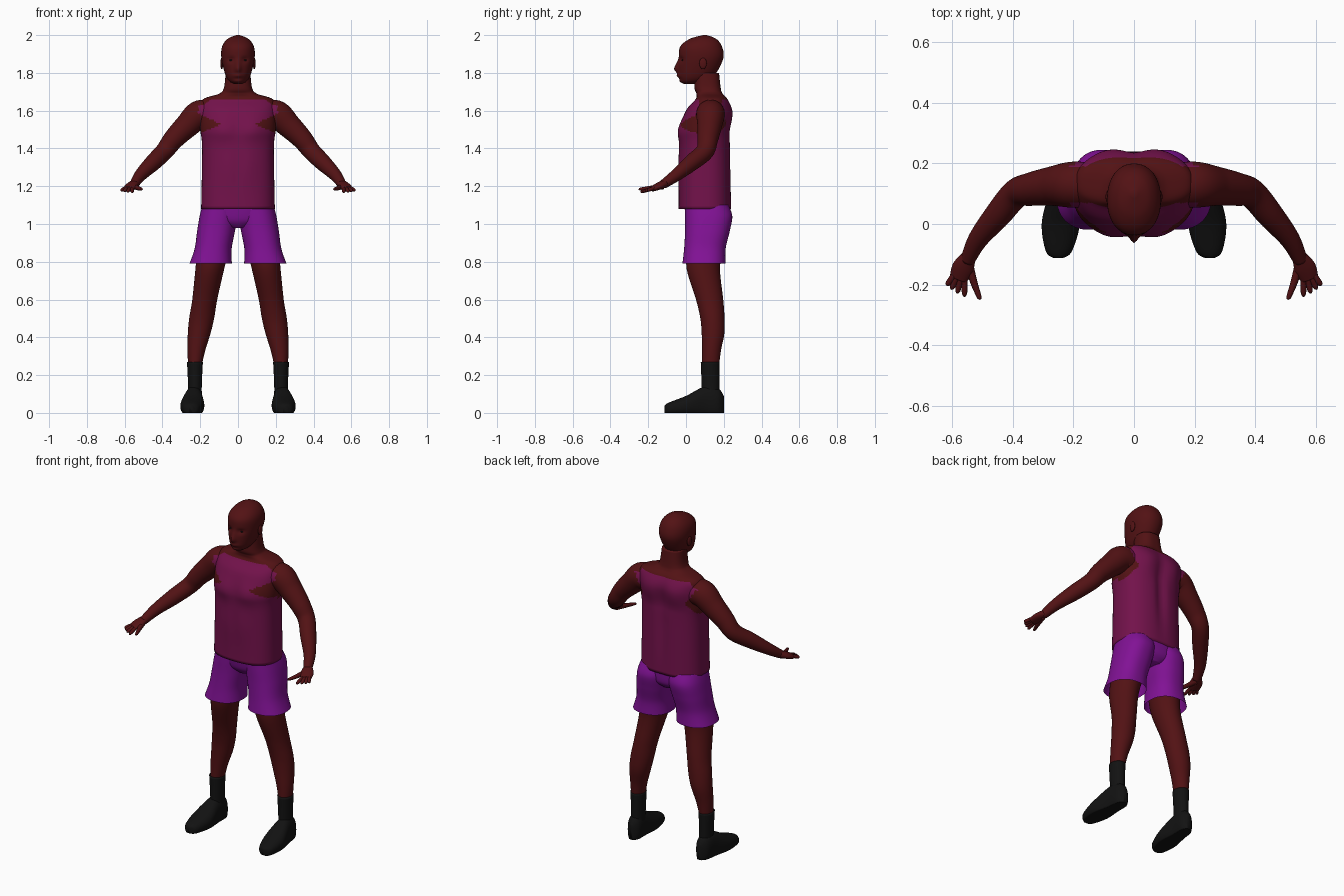
import bpy, bmesh, math
from mathutils import Vector

cube = bpy.data.objects.get("Cube")
if cube:
    bpy.data.objects.remove(cube)


def material(name, red, green, blue):
    colour = (red, green, blue, 1)
    mat = bpy.data.materials.new(name)
    mat.use_nodes = True
    mat.diffuse_color = colour
    mat.node_tree.nodes["Principled BSDF"].inputs["Base Color"].default_value = colour
    return mat


SKIN = material("deep brown skin", 0.085, 0.006, 0.007)
TANK = material("plum fabric", 0.17, 0.006, 0.07)
SHORTS = material("purple fabric", 0.22, 0.006, 0.3)
BLACK = material("black", 0.006, 0.006, 0.006)
SIDEWAYS, BACK, UP = Vector((1, 0, 0)), Vector((0, 1, 0)), Vector((0, 0, 1))


def finish(name, bm, mats, mirror):
    """Store the mesh; a mirrored part also gets its right-hand twin."""
    prefixes = ["left_", "right_"] if mirror else [""]
    for prefix in prefixes:
        if prefix == "right_":
            bmesh.ops.scale(bm, verts=bm.verts, vec=(-1, 1, 1))
            bmesh.ops.reverse_faces(bm, faces=bm.faces)
        mesh = bpy.data.meshes.new(prefix + name)
        bm.to_mesh(mesh)
        for mat in mats:
            mesh.materials.append(mat)
        for polygon in mesh.polygons:
            polygon.use_smooth = True
        part = bpy.data.objects.new(prefix + name, mesh)
        bpy.context.collection.objects.link(part)
    bm.free()


def spline(before, start, end, after, t):
    """Smooth step between two neighbouring stations."""
    leave, arrive = (end - before) / 2, (after - start) / 2
    gap = end - start
    return (start + leave * t + (gap * 3 - leave * 2 - arrive) * t ** 2
            + (leave + arrive - gap * 2) * t ** 3)


def loft(name, stations, mats, axis=None, ref=UP, power=2, segs=64, steps=8,
         shape=None, rule=None, mirror=False, open_start=False):
    """Skin smooth cross-sections (x, y, z, half width, half depth) along a path."""
    keys = [Vector(station) for station in stations]
    keys = [keys[0]] + keys + [keys[-1]]
    rows = []
    for before, start, end, after in zip(keys, keys[1:], keys[2:], keys[3:]):
        rows += [spline(before, start, end, after, k / steps) for k in range(steps)]
    rows.append(keys[-1])
    bm = bmesh.new()
    rings = []
    for i, row in enumerate(rows):
        ahead, behind = rows[min(i + 1, len(rows) - 1)], rows[max(i - 1, 0)]
        tangent = axis or Vector((ahead - behind)[:3]).normalized()
        across = ref.cross(tangent).normalized()
        over = tangent.cross(across)
        ring = []
        for k in range(segs):
            angle = math.tau * k / segs
            c, s = math.cos(angle), math.sin(angle)
            point = (Vector(row[:3])
                     + across * math.copysign(abs(c) ** (2 / power), c) * row[3]
                     + over * math.copysign(abs(s) ** (2 / power), s) * row[4])
            ring.append(bm.verts.new(shape(point) if shape else point))
        rings.append(ring)
    for lower, upper in zip(rings, rings[1:]):
        for k in range(segs):
            bm.faces.new((lower[k - 1], lower[k], upper[k], upper[k - 1]))
    if not open_start:
        bm.faces.new(rings[0])
    bm.faces.new(rings[-1])
    bmesh.ops.recalc_face_normals(bm, faces=bm.faces)
    if rule:
        for face in bm.faces:
            face.material_index = rule(face.calc_center_median())
    finish(name, bm, mats, mirror)


def column(name, stations, mats, x_at=lambda z: 0, **options):
    """Upright loft from (height, depth position, half width, half depth)."""
    rows = [(x_at(z), y, z, width, depth) for z, y, width, depth in stations]
    loft(name, rows, mats, axis=UP, ref=BACK, **options)


def limb(name, stations, mats, **options):
    """Round, mirrored loft from (x, y, z, radius)."""
    rows = [(*station, station[-1]) for station in stations]
    loft(name, rows, mats, mirror=True, **options)


def blob(name, centre, size, mat):
    bm = bmesh.new()
    bmesh.ops.create_uvsphere(bm, u_segments=16, v_segments=10, radius=1)
    bmesh.ops.scale(bm, verts=bm.verts, vec=size)
    bmesh.ops.translate(bm, verts=bm.verts, vec=centre)
    finish(name, bm, [mat], mirror=True)


def bump(point, x, z, width, height, amount):
    """Symmetric soft bump in depth."""
    return amount * math.exp(-((abs(point.x) - x) / width) ** 2
                             - ((point.z - z) / height) ** 2)


def tank_rule(centre):
    """Skin or shirt: flat neckline, open shoulders and arm holes."""
    x, y, z = abs(centre.x), centre.y, centre.z
    if z > 1.66 or x > 0.21 or (z > 1.6 and 0.07 < y < 0.19):
        return 0
    from_hole = abs(z - 1.53)
    if y < 0.1:
        return int(x < 0.09 + 2.2 * from_hole)
    return int(x < 0.14 + 0.7 * from_hole)


def torso_shape(point):
    moved = point.copy()
    if point.y < 0.1:
        chest = bump(point, x=0.08, z=1.5, width=0.07, height=0.06, amount=0.016)
        belly = bump(point, x=0.05, z=1.3, width=0.05, height=0.1, amount=0.006)
        moved.y -= chest + belly
    else:
        blades = bump(point, x=0.09, z=1.56, width=0.06, height=0.08, amount=0.012)
        spine = bump(point, x=0, z=1.4, width=0.03, height=0.2, amount=0.016)
        moved.y += blades - spine
    return moved


def head_shape(point):
    moved = point.copy()
    if point.y < 0.05:
        nose = bump(point, x=0, z=1.82, width=0.015, height=0.02, amount=0.022)
        bridge = bump(point, x=0, z=1.85, width=0.012, height=0.02, amount=0.01)
        socket = bump(point, x=0.036, z=1.87, width=0.02, height=0.013, amount=0.012)
        lips = bump(point, x=0, z=1.785, width=0.025, height=0.01, amount=0.01)
        chin = bump(point, x=0, z=1.755, width=0.025, height=0.01, amount=0.007)
        moved.y += socket - nose - bridge - lips - chin
    return moved


def shoe_shape(point):
    return Vector((point.x, point.y, max(point.z, 0)))


def leg_lean(z):
    """The legs spread outwards until they reach the ankles."""
    return min(0.228, 0.275 - 0.165 * z)


# Torso with neck
column("torso", [(1.08, .1, .195, .14), (1.4, .1, .19, .135), (1.5, .1, .2, .13),
                 (1.6, .12, .2, .12), (1.66, .135, .185, .085), (1.69, .125, .1, .07),
                 (1.72, .115, .075, .07), (1.8, .11, .065, .065)],
       [SKIN, TANK], power=2.5, segs=96, steps=12, shape=torso_shape, rule=tank_rule)

# Head, ears and eyes
column("head", [(1.74, .02, .02, .03), (1.76, .04, .05, .07), (1.8, .06, .07, .1),
                (1.88, .08, .088, .118), (1.94, .08, .084, .11), (1.98, .09, .055, .07),
                (2, .1, .01, .01)],
       [SKIN], power=2.15, shape=head_shape)
blob("ear", (.086, .09, 1.85), (.008, .02, .03), SKIN)
blob("eye", (.035, -.018, 1.867), (.011, .005, .005), BLACK)

# Arms
limb("arm", [(.12, .13, 1.57, .07), (.2, .13, 1.58, .076), (.27, .125, 1.52, .065),
             (.34, .115, 1.45, .055), (.39, .1, 1.385, .048), (.45, .03, 1.325, .044),
             (.515, -.05, 1.26, .033), (.55, -.12, 1.21, .024)],
     [SKIN, TANK], rule=tank_rule)

# Hands: palm, four fanned fingers and a thumb
loft("palm", [(.547, -.11, 1.215, .025, .022), (.565, -.145, 1.2, .036, .019),
              (.58, -.18, 1.185, .03, .014)], [SKIN], mirror=True)
for i in range(4):
    base = Vector((.56 + .012 * i, -.17, 1.19))
    reach = Vector((math.sin(i / 5), -math.cos(i / 5), -.3)) * (.07 - .01 * i)
    limb(f"finger_{i + 1}", [(*base, .01), (*(base + reach * .8), .009), (*(base + reach), .003)],
         [SKIN], segs=12)
limb("thumb", [(.55, -.12, 1.2, .016), (.53, -.19, 1.19, .012), (.512, -.24, 1.185, .008),
               (.51, -.25, 1.185, .003)], [SKIN], segs=12)

# Shorts: pelvis and flared legs
column("shorts_seat", [(.98, .115, .05, .08), (1.02, .115, .16, .11), (1.1, .11, .19, .12)],
       [SHORTS], power=2.3)
column("shorts_leg", [(.79, .095, .112, .114), (.87, .1, .098, .11), (.96, .113, .1, .118),
                      (1.04, .12, .1, .125), (1.1, .11, .095, .115)],
       [SHORTS], x_at=leg_lean, power=2.3, mirror=True, open_start=True)

# Legs
column("leg", [(.25, .13, .036, .045), (.33, .135, .047, .05), (.42, .143, .06, .06),
               (.5, .14, .066, .064), (.6, .125, .066, .072), (.76, .092, .076, .088),
               (.88, .1, .085, .095)],
       [SKIN], x_at=leg_lean, mirror=True)

# Socks and shoes
column("sock", [(.05, .13, .04, .05), (.13, .13, .036, .047), (.27, .128, .042, .05)],
       [BLACK], x_at=leg_lean, mirror=True)
shoe_profile = [(-.113, .015, .04), (-.09, .043, .055), (0, .063, .09), (.1, .048, .14),
                (.17, .04, .13), (.2, .015, .09)]
loft("shoe", [(.242 - .07 * y, y, height * .4, width, height * .6)
              for y, width, height in shoe_profile],
     [BLACK], axis=BACK, power=2.3, shape=shoe_shape, mirror=True)
